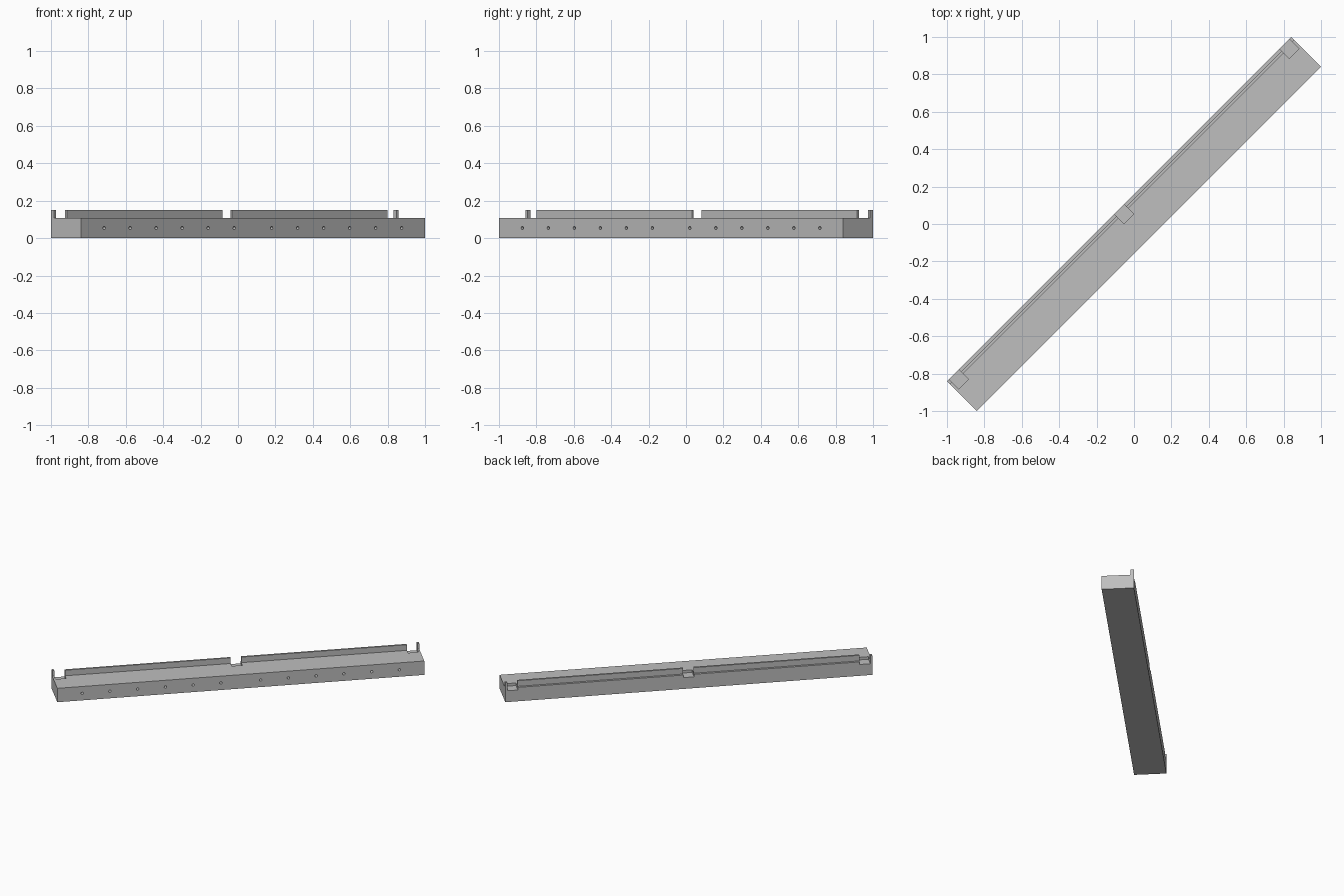
import bpy, bmesh, math
from mathutils import Matrix, Vector

if "Cube" in bpy.data.objects:
    bpy.data.objects.remove(bpy.data.objects["Cube"])

# Local frame: u runs along the bar, v across it; everything is turned 45 degrees
TURN = math.radians(45)
HALF_LEN, HALF_WID = 1.301, 0.113
BODY_TOP, RAIL_TOP = 0.107, 0.15
POCKET, POCKET_FLOOR = 0.075, 0.087

grey = bpy.data.materials.new("plain grey")
grey.use_nodes = True
colour = (0.52, 0.52, 0.52, 1)
grey.diffuse_color = colour
grey.node_tree.nodes["Principled BSDF"].inputs["Base Color"].default_value = colour


def add_box(bm, u, v, z):
    centre = Vector([(a + b) / 2 for a, b in (u, v, z)])
    size = Vector([b - a for a, b in (u, v, z)])
    matrix = Matrix.Translation(centre) @ Matrix.Diagonal(size).to_4x4()
    bmesh.ops.create_cube(bm, size=1, matrix=matrix)


def finish(bm, name):
    mesh = bpy.data.meshes.new(name)
    bm.to_mesh(mesh)
    bm.free()
    mesh.materials.append(grey)
    obj = bpy.data.objects.new(name, mesh)
    obj.rotation_euler.z = TURN
    bpy.context.collection.objects.link(obj)
    return obj


def box(name, u, v, z):
    bm = bmesh.new()
    add_box(bm, u, v, z)
    return finish(bm, name)


# Main bar
body = box("bar_body", (-HALF_LEN, HALF_LEN), (-HALF_WID, HALF_WID), (0, BODY_TOP))

# Cutter: three shallow square pockets and a row of blind holes
bm = bmesh.new()
end_pocket = 1.287 - POCKET / 2
for u in (-end_pocket, 0, end_pocket):
    add_box(bm, (u - POCKET / 2, u + POCKET / 2),
            (HALF_WID - POCKET, HALF_WID + 0.02), (POCKET_FLOOR, BODY_TOP + 0.02))
for side in (-1, 1):
    for i in range(6):
        u = side * (0.141 + 0.1967 * i)
        matrix = Matrix.Translation((u, -HALF_WID, 0.054)) @ Matrix.Rotation(math.pi / 2, 4, 'X')
        bmesh.ops.create_cone(bm, cap_ends=True, segments=16, radius1=0.009,
                              radius2=0.009, depth=0.08, matrix=matrix)
cutter = finish(bm, "pocket_and_hole_cutter")
cutter.hide_render = True
cutter.hide_viewport = True
cutter.display_type = 'WIRE'

cut = body.modifiers.new("cuts", 'BOOLEAN')
cut.operation = 'DIFFERENCE'
cut.solver = 'EXACT'
cut.object = cutter

# Bake the cuts, then drop the cutter
bpy.context.view_layer.update()
baked = bpy.data.meshes.new_from_object(body.evaluated_get(bpy.context.evaluated_depsgraph_get()))
body.modifiers.clear()
body.data = baked
bpy.data.objects.remove(cutter)

# Rails between the pockets and corner posts at both ends
for side, label in ((-1, "first"), (1, "second")):
    rail = sorted((side * POCKET / 2, side * (1.287 - POCKET)))
    box(label + "_rail", rail, (0.081, 0.096), (BODY_TOP, RAIL_TOP))
    post = sorted((side * 1.287, side * HALF_LEN))
    box(label + "_end_post", post, (0.089, HALF_WID), (BODY_TOP, RAIL_TOP))
